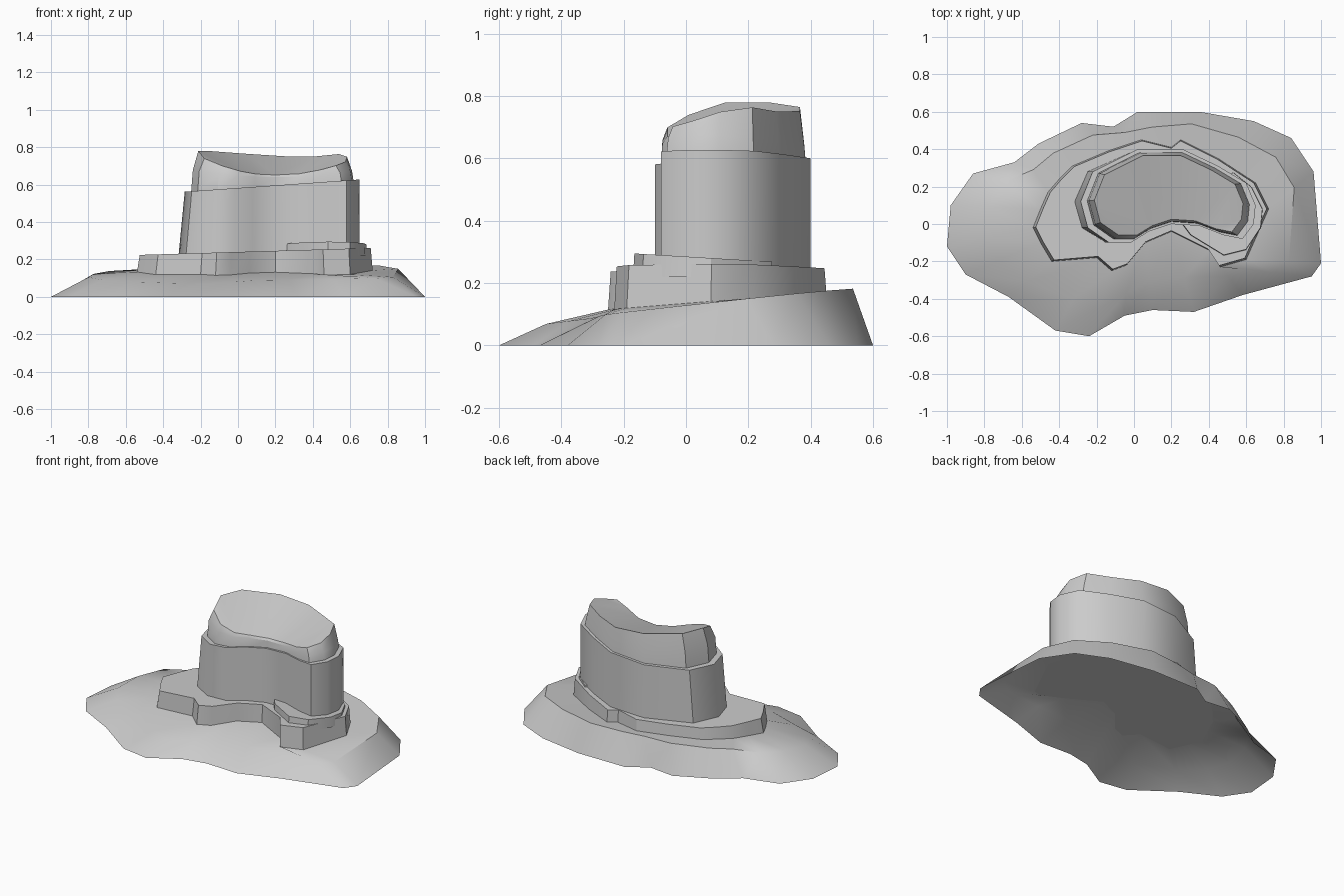
import bpy, bmesh, math
from mathutils import Vector

cube = bpy.data.objects.get("Cube")
if cube:
    bpy.data.objects.remove(cube, do_unlink=True)

stone = bpy.data.materials.new("pale_grey_stone")
stone.use_nodes = True
stone.diffuse_color = (0.6, 0.6, 0.6, 1)
stone.node_tree.nodes["Principled BSDF"].inputs["Base Color"].default_value = (0.6, 0.6, 0.6, 1)


def lift(outline, height):
    """Give a flat outline a height, from a function of x and y."""
    return [Vector((x, y, height(x, y))) for x, y in outline]


def scaled(outline, factor, centre=(0.2, 0.17)):
    """Shrink a flat outline towards a centre."""
    cx, cy = centre
    return [(cx + (x - cx) * factor, cy + (y - cy) * factor) for x, y in outline]


def loft(name, rings, bottom=True, top=True, angle=32):
    """Skin a stack of counter-clockwise rings, with optional end caps."""
    bm = bmesh.new()
    loops = [[bm.verts.new(p) for p in ring] for ring in rings]
    for low, high in zip(loops, loops[1:]):
        count = len(low)
        for i in range(count):
            j = (i + 1) % count
            bm.faces.new((low[i], low[j], high[j], high[i]))
    caps = []
    if bottom:
        caps.append(bm.faces.new(loops[0][::-1]))
    if top:
        caps.append(bm.faces.new(loops[-1]))
    if caps:
        bmesh.ops.triangulate(bm, faces=caps)
    mesh = bpy.data.meshes.new(name)
    bm.to_mesh(mesh)
    bm.free()
    mesh.materials.append(stone)
    obj = bpy.data.objects.new(name, mesh)
    bpy.context.collection.objects.link(obj)
    bpy.ops.object.select_all(action="DESELECT")
    obj.select_set(True)
    bpy.context.view_layer.objects.active = obj
    bpy.ops.object.shade_smooth_by_angle(angle=math.radians(angle))
    return obj


# Outlines, anticlockwise from the tip at -x
foot_outline = [
    (-1, -.12), (-.9, -.27), (-.67, -.39), (-.42, -.57), (-.24, -.6),
    (-.05, -.49), (.1, -.46), (.32, -.47), (.58, -.38), (.95, -.28),
    (1, -.21), (.96, .28), (.84, .46), (.64, .55), (.35, .6),
    (.02, .6), (-.11, .52), (-.28, .54), (-.51, .43), (-.64, .33),
    (-.86, .27), (-.98, .1)]
ledge_outline = [
    (-.54, -.02), (-.5, -.1), (-.44, -.2), (-.2, -.18), (-.12, -.25),
    (-.04, -.22), (.06, -.1), (.2, -.04), (.4, -.14), (.46, -.23),
    (.6, -.19), (.72, .08), (.65, .22), (.45, .35), (.25, .45),
    (.2, .41), (.04, .45), (-.14, .39), (-.33, .31), (-.4, .24),
    (-.46, .17), (-.5, .08)]
wall_outline = [
    (-.32, .12), (-.28, -.02), (-.15, -.1), (-.02, -.1), (.08, -.04),
    (.2, 0), (.35, -.01), (.48, -.06), (.58, -.08), (.64, 0),
    (.65, .1), (.6, .22), (.45, .31), (.26, .4), (.02, .4), (-.25, .28)]
lip_outline = [
    (.24, .02), (.3, -.06), (.48, -.17), (.6, -.14), (.68, -.02),
    (.69, .08), (.63, .2), (.53, .28), (.35, .1)]


# Height rules
def ground(x, y):
    return 0


def foot_slope(x, y):
    return 0.12 + 0.11 * y + 0.01 * x


def ledge_base(x, y):
    return 0.135 + 0.08 * y


def ledge_top(x, y):
    return 0.24 + 0.03 * x


def wall_top(x, y):
    return 0.582 + 0.07 * x


def shoulder(x, y):
    return 0.64 + 0.2 * (x - 0.2) ** 2


def summit(x, y):
    back_rise = 0.29 * max(y - 0.02, 0)
    end_rise = (0.5 if x > 0.2 else 0.62) * (x - 0.2) ** 2
    return min(0.65 + back_rise + end_rise, 0.78)


# Sloping foot: a steep rim, then a gentler slope up to the ledge
rim_outline = [(a[0] * 0.57 + b[0] * 0.43, a[1] * 0.57 + b[1] * 0.43)
               for a, b in zip(foot_outline, ledge_outline)]
loft("sloping_foot", [lift(foot_outline, ground),
                      lift(rim_outline, foot_slope),
                      lift(ledge_outline, ledge_base)],
     bottom=False, top=False, angle=40)

# Kidney-shaped ledge
loft("rock_ledge", [lift(ledge_outline, ledge_base),
                    lift(scaled(ledge_outline, 0.98), ledge_top)])

# Thin step at the +x end of the ledge
loft("ledge_lip", [lift(lip_outline, lambda x, y: 0.22),
                   lift(scaled(lip_outline, 0.98, (0.5, 0.05)),
                        lambda x, y: 0.285 - 0.06 * y)])

# Tall cliff wall, leaning in slightly at the -x end
wall_head = [(x + 0.035 * max(0, min(1, -x / 0.3)), y) for x, y in wall_outline]
loft("cliff_wall", [lift(wall_outline, lambda x, y: 0.2),
                    lift(wall_head, wall_top)], angle=40)

# Weathered summit with a shoulder and a hollowed front edge
cap_outline = scaled(wall_head, 0.93)
loft("summit_cap", [lift(cap_outline, lambda x, y: wall_top(x, y) - 0.01),
                    lift(scaled(wall_head, 0.91), shoulder),
                    lift(scaled(wall_head, 0.85), summit)], bottom=False)
